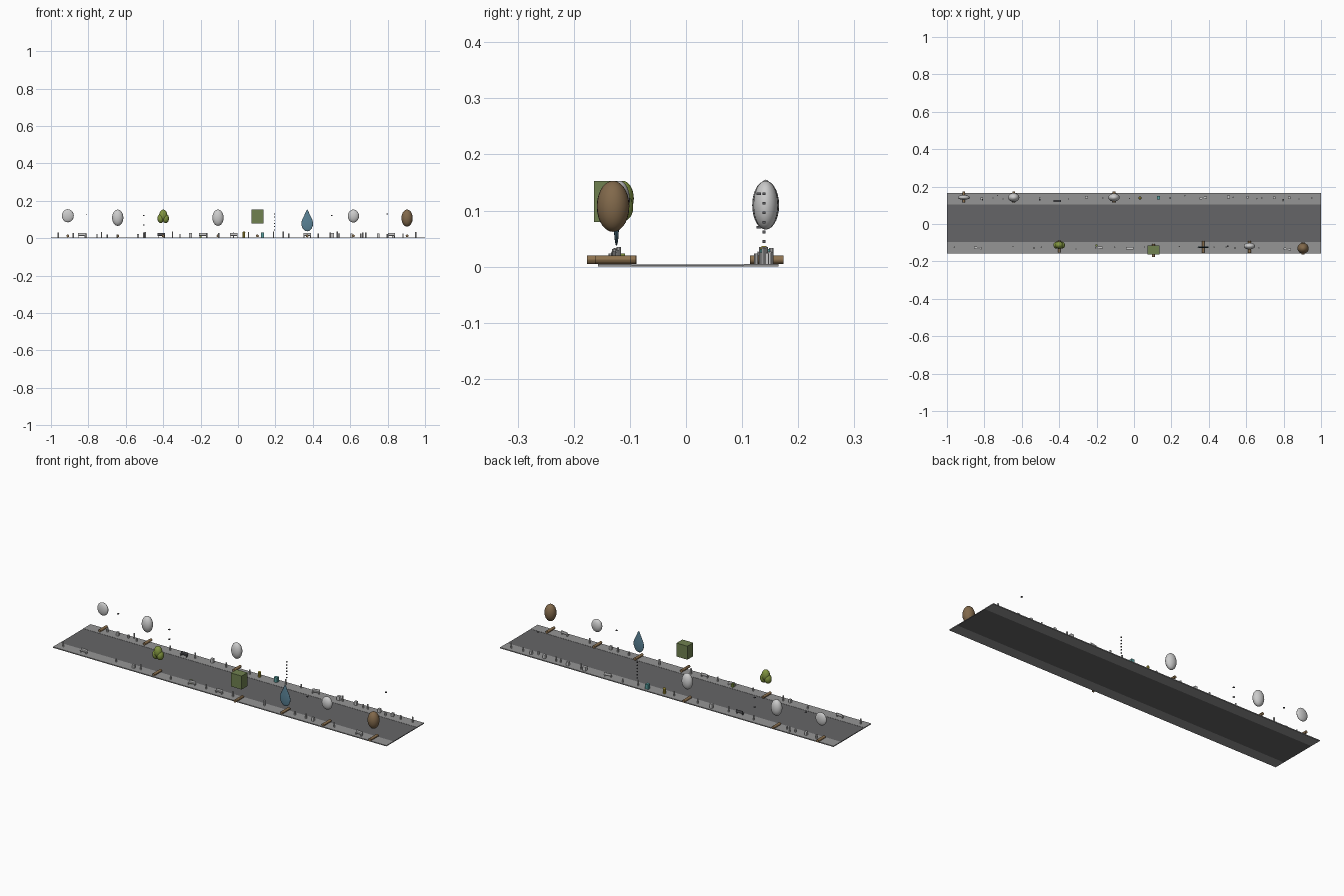
import bpy, math
from mathutils import Matrix

mats = {}
def paint(ob, col):
    if col is None:
        return ob
    if col not in mats:
        m = bpy.data.materials.new("paint_%d" % len(mats))
        m.diffuse_color = (*col, 1)
        mats[col] = m
    ob.data.materials.append(mats[col])
    return ob

def box(name, x, y, z0, z1, sx, sy, col=None, rot=0):
    bpy.ops.mesh.primitive_cube_add(size=1, location=(x, y, (z0 + z1) / 2), rotation=(0, 0, rot))
    ob = bpy.context.object
    ob.name = name
    ob.scale = (sx, sy, z1 - z0)
    return paint(ob, col)

def post(name, x, y, z0, z1, r, col=None, verts=10):
    bpy.ops.mesh.primitive_cylinder_add(vertices=verts, radius=r, depth=z1 - z0,
                                        location=(x, y, (z0 + z1) / 2))
    ob = bpy.context.object
    ob.name = name
    bpy.ops.object.shade_smooth_by_angle()
    return paint(ob, col)

def ball(name, x, y, z0, z1, rx, ry, col=None):
    bpy.ops.mesh.primitive_uv_sphere_add(segments=24, ring_count=14, location=(x, y, (z0 + z1) / 2))
    ob = bpy.context.object
    ob.name = name
    ob.scale = (rx, ry, (z1 - z0) / 2)
    bpy.ops.object.shade_smooth()
    return paint(ob, col)

def lathe(name, x, y, profile, flat, col, n=24):
    vs = [(r * math.cos(2 * math.pi * i / n), r * flat * math.sin(2 * math.pi * i / n), z)
          for r, z in profile for i in range(n)]
    fs = [(j * n + i, j * n + (i + 1) % n, (j + 1) * n + (i + 1) % n, (j + 1) * n + i)
          for j in range(len(profile) - 1) for i in range(n)]
    fs += [tuple(range(n))[::-1], tuple(range(len(vs) - n, len(vs)))]
    me = bpy.data.meshes.new(name)
    me.from_pydata(vs, [], fs)
    ob = bpy.data.objects.new(name, me)
    ob.location = (x, y, 0)
    bpy.context.collection.objects.link(ob)
    me.shade_smooth()
    return paint(ob, col)

ROAD, WALK, DARK = (.13, .13, .135), (.3, .3, .3), (.1, .1, .11)
BARK, BROWN, LIME = (.27, .17, .08), (.22, .14, .07), (.22, .3, .05)
GREEN, BLUE, TEAL, YELLOW = (.16, .22, .08), (.1, .22, .3), (.1, .35, .35), (.5, .4, .05)

# Road and pavements
box("road", 0, 0.003, 0, .004, 2, .2, ROAD)
box("pavement_back", 0, .134, 0, .005, 2, .062, WALK)
box("pavement_front", 0, -.127, 0, .005, 2, .06, WALK)

# Trunks lying across the pavement beneath each crown
for x, y, h in [(-.91, .144, .03), (-.643, .144, .03), (-.107, .144, .03), (-.4, -.12, .032),
                (.104, -.142, .034), (.37, -.122, .032), (.617, -.122, .032), (.904, -.13, .032)]:
    t = post("trunk", x, y, .0125 - h, .0125 + h, .0075, BARK, 12)
    t.rotation_euler.x = math.pi / 2

# Crowns
ball("oval_crown_1", -.91, .142, .085, .155, .032, .013)
ball("oval_crown_2", -.643, .142, .066, .153, .03, .024)
ball("oval_crown_3", -.107, .142, .066, .153, .03, .022)
ball("oval_crown_4", .617, -.118, .084, .153, .03, .018)
ball("brown_crown", .904, -.13, .062, .153, .03, .029, BROWN)
box("box_crown", .104, -.139, .08, .153, .065, .05, GREEN)
ball("lime_crown_top", -.4, -.113, .09, .153, .022, .02, LIME)
for dx in (-.013, .013):
    ball("lime_crown_side", -.4 + dx, -.113, .081, .13, .018, .019, LIME)
lathe("teardrop_crown", .37, -.124,
      [(.001, .037), (.012, .04), (.023, .05), (.03, .067), (.032, .082), (.027, .1),
       (.018, .118), (.011, .133), (.005, .147), (.001, .153)], .15, BLUE)

# Benches: seat, backrest and two end legs
def bench(x, y, z, rot=0, col=None):
    parts = [box("bench_seat", 0, 0, z + .008, z + .011, .04, .011, col),
             box("bench_back", 0, .005, z + .011, z + .022, .04, .002, col)]
    parts += [box("bench_leg", s * .017, 0, z, z + .008, .003, .01, col) for s in (-1, 1)]
    m = Matrix.Translation((x, y, 0)) @ Matrix.Rotation(rot, 4, 'Z')
    for p in parts:
        p.matrix_basis = m @ p.matrix_basis

for x, y, rot, col in [(-.41, .123, 0, DARK), (.37, .139, .15, None), (-.835, -.128, -.1, None),
                       (-.022, -.13, 0, None), (.82, -.134, -.15, None), (-.187, -.127, .1, None)]:
    bench(x, y, .005, rot, col)

# Bollards and short posts on both pavements
for x, y, h in [(-.88, .139, .022), (-.754, .139, .018), (-.73, .152, .028), (-.7, .134, .016),
                (-.505, .141, .025), (-.35, .134, .03), (-.168, .139, .024), (-.024, .136, .025),
                (.19, .139, .03), (.272, .152, .02), (.53, .142, .03), (.657, .136, .02),
                (.682, .139, .026), (.797, .125, .018), (.882, .134, .02), (.95, .139, .028),
                (-.96, -.125, .026), (-.647, -.12, .015), (-.495, -.125, .028), (-.31, -.134, .018),
                (-.104, -.125, .024), (.056, -.123, .028), (.243, -.12, .03), (.428, -.123, .02),
                (.494, -.123, .025), (.668, -.128, .026)]:
    post("bollard", x, y, .005, .005 + h, .004)

# Bins and cabinets
for x, y, s, h, c in [(-.815, .134, .014, .02, None), (-.254, .144, .014, .022, None),
                      (.131, .141, .018, .026, TEAL), (.505, .144, .017, .022, None),
                      (.607, .144, .013, .02, None), (.75, .141, .014, .02, None),
                      (.83, .141, .012, .018, None), (-.535, -.128, .012, .018, None),
                      (-.2, -.115, .012, .018, LIME), (.54, -.128, .012, .02, None)]:
    box("bin", x, y, .005, .005 + h, s, s, c)
post("hydrant", .032, .139, .005, .03, .007, YELLOW)
ball("hydrant_cap", .032, .139, .027, .037, .007, .007, YELLOW)

# Floating lamp heads and a column of small marker lights
for x, y, z in [(-.81, .13, .125), (-.503, .13, .122), (-.503, .13, .07), (.797, .13, .13), (.5, -.12, .122)]:
    box("lamp_head", x, y, z - .002, z + .002, .008, .008, DARK)
for i in range(6):
    z = .045 + i * .017
    box("marker_light", .195, .139, z - .0025, z + .0025, .005, .006, DARK)
